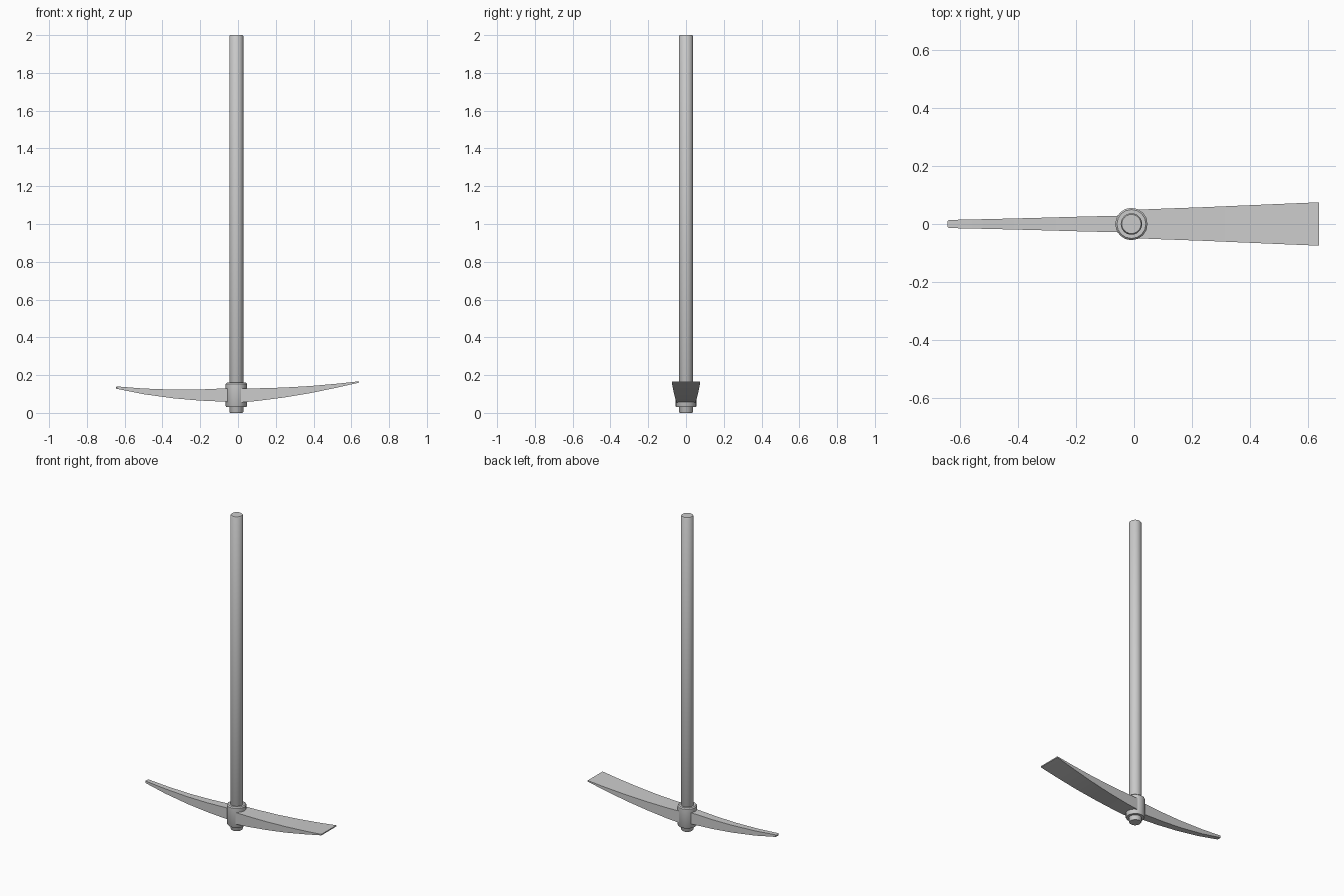
import bpy, bmesh, math

cube = bpy.data.objects.get("Cube")
if cube:
    bpy.data.objects.remove(cube)

CENTRE_X = -0.009

metal = bpy.data.materials.new("mid_grey")
metal.use_nodes = True
grey = (0.6, 0.6, 0.6, 1)
metal.diffuse_color = grey
metal.node_tree.nodes["Principled BSDF"].inputs["Base Color"].default_value = grey


def finish(name, bm, angle):
    bmesh.ops.recalc_face_normals(bm, faces=bm.faces)
    mesh = bpy.data.meshes.new(name)
    bm.to_mesh(mesh)
    bm.free()
    mesh.materials.append(metal)
    obj = bpy.data.objects.new(name, mesh)
    bpy.context.collection.objects.link(obj)
    bpy.ops.object.select_all(action='DESELECT')
    obj.select_set(True)
    bpy.context.view_layer.objects.active = obj
    bpy.ops.object.shade_smooth_by_angle(angle=math.radians(angle))
    return obj


def loft(name, rings, angle, closed=False):
    """Skin matching rings of points; cap the ends or join them up."""
    bm = bmesh.new()
    loops = [[bm.verts.new(p) for p in ring] for ring in rings]
    n = len(loops[0])
    pairs = list(zip(loops, loops[1:]))
    if closed:
        pairs.append((loops[-1], loops[0]))
    else:
        bm.faces.new(loops[0])
        bm.faces.new(loops[-1])
    for a, b in pairs:
        for i in range(n):
            j = (i + 1) % n
            bm.faces.new((a[i], a[j], b[j], b[i]))
    return finish(name, bm, angle)


def turned(name, profile, sides, closed=False):
    """Lathe a radius/height profile about the handle axis."""
    turn = [math.tau * i / sides for i in range(sides)]
    rings = [[(CENTRE_X + r * math.cos(t), r * math.sin(t), z) for t in turn]
             for r, z in profile]
    return loft(name, rings, 35, closed)


def arm(name, stations):
    """Skin rectangular sections given as x, half width, bottom, top."""
    rings = [[(x, -w, lo), (x, w, lo), (x, w, hi), (x, -w, hi)]
             for x, w, lo, hi in stations]
    return loft(name, rings, 30)


# Long round handle with softened ends
turned("handle", [(0.033, 0), (0.037, 0.006), (0.037, 1.994), (0.033, 2)], 24)

# Socket collar around the handle
turned("collar", [(0.036, 0.03), (0.052, 0.03), (0.056, 0.036), (0.056, 0.154),
                  (0.05, 0.16), (0.036, 0.16)], 16, closed=True)

# Narrow pick arm, ending in a small blunt point
arm("pick_arm", [(-0.04, 0.029, 0.058, 0.131), (-0.2, 0.025, 0.065, 0.124),
                 (-0.34, 0.021, 0.077, 0.123), (-0.5, 0.017, 0.099, 0.129),
                 (-0.64, 0.014, 0.127, 0.14), (-0.645, 0.01, 0.129, 0.138)])

# Broad adze blade, widening as it thins to an edge
arm("adze_blade", [(0.0, 0.049, 0.054, 0.13), (0.1, 0.053, 0.063, 0.13),
                   (0.24, 0.058, 0.081, 0.134), (0.38, 0.064, 0.104, 0.142),
                   (0.52, 0.07, 0.133, 0.154), (0.64, 0.075, 0.16, 0.167)])
